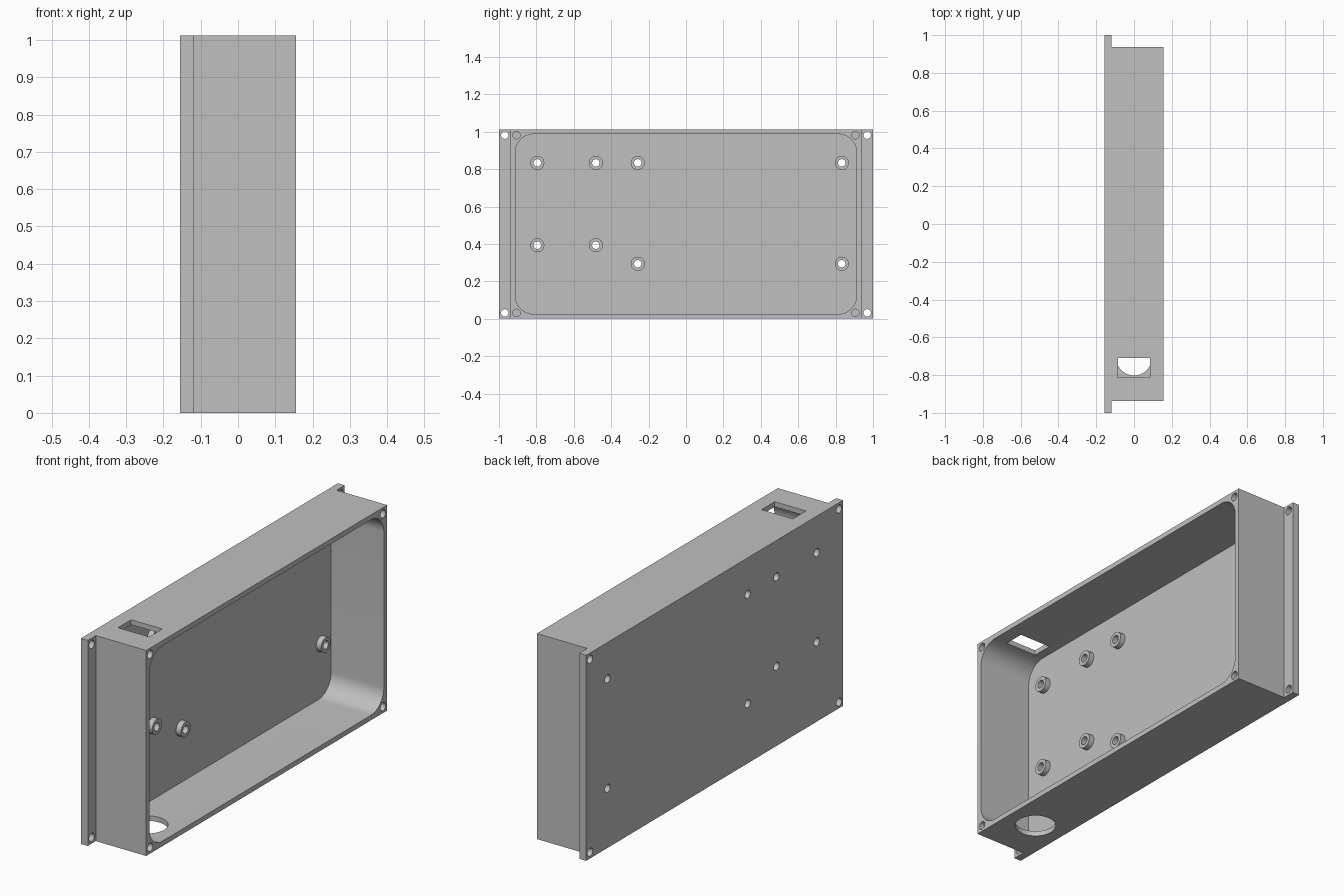
import bpy, bmesh, math
from mathutils import Matrix

if "Cube" in bpy.data.objects:
    bpy.data.objects.remove(bpy.data.objects["Cube"], do_unlink=True)

grey = bpy.data.materials.new("mid_grey")
grey.use_nodes = True
grey.diffuse_color = (0.53, 0.53, 0.53, 1)
grey.node_tree.nodes["Principled BSDF"].inputs["Base Color"].default_value = (0.53, 0.53, 0.53, 1)

# Overall sizes
HX, HY, H = 0.156, 0.9375, 1.0125      # half depth, half body length, height
FLANGE, WALL, CORNER = 0.0375, 0.025, 0.1
FLOOR = -HX + WALL


def finish(name, bm):
    bmesh.ops.recalc_face_normals(bm, faces=bm.faces)
    mesh = bpy.data.meshes.new(name)
    bm.to_mesh(mesh)
    bm.free()
    mesh.materials.append(grey)
    ob = bpy.data.objects.new(name, mesh)
    bpy.context.collection.objects.link(ob)
    return ob


def extrude(name, points, vector):
    """Closed outline pushed along a vector."""
    bm = bmesh.new()
    face = bm.faces.new([bm.verts.new(p) for p in points])
    geom = bmesh.ops.extrude_face_region(bm, geom=[face])["geom"]
    bmesh.ops.translate(bm, vec=vector, verts=[v for v in geom if isinstance(v, bmesh.types.BMVert)])
    return finish(name, bm)


def cylinder_x(name, y, z, r, x0, x1):
    ring = [(x0, y + r * math.cos(a), z + r * math.sin(a))
            for a in (math.tau * i / 32 for i in range(32))]
    return extrude(name, ring, (x1 - x0, 0, 0))


def cut(ob, cutters):
    for c in cutters:
        mod = ob.modifiers.new(c.name, 'BOOLEAN')
        mod.operation, mod.solver, mod.object = 'DIFFERENCE', 'EXACT', c
    bpy.context.view_layer.update()
    mesh = bpy.data.meshes.new_from_object(ob.evaluated_get(bpy.context.evaluated_depsgraph_get()))
    ob.modifiers.clear()
    ob.data = mesh
    for c in cutters:
        bpy.data.objects.remove(c, do_unlink=True)


# Case body with mounting flanges at both ends
half = [(HX, HY), (FLANGE - HX, HY), (FLANGE - HX, 1), (-HX, 1)]
outline = half + [(x, -y) for x, y in reversed(half)]
body = extrude("case_body", [(x, y, 0) for x, y in outline], (0, 0, H))

# Rounded cavity, open towards +x
cy, cz = HY - WALL - CORNER, H / 2 - WALL - CORNER
cavity = []
for k, (sy, sz) in enumerate([(1, 1), (-1, 1), (-1, -1), (1, -1)]):
    for i in range(17):
        a = math.pi / 2 * (k + i / 16)
        cavity.append((FLOOR, sy * cy + CORNER * math.cos(a), H / 2 + sz * cz + CORNER * math.sin(a)))
cutters = [extrude("cavity_cutter", cavity, (0.5, 0, 0))]

# Flange holes and blind rim screw holes
for sy in (-1, 1):
    for z in (0.031, H - 0.031):
        cutters.append(cylinder_x("flange_hole_cutter", sy * 0.969, z, 0.02, -0.2, -0.05))
        cutters.append(cylinder_x("rim_hole_cutter", sy * 0.906, z, 0.02, 0.03, 0.2))

# Standoff holes through the back panel
standoffs = [(y, z) for y in (-0.795, -0.482) for z in (0.393, 0.833)]
standoffs += [(y, z) for y in (-0.258, 0.833) for z in (0.294, 0.833)]
for y, z in standoffs:
    cutters.append(cylinder_x("standoff_hole_cutter", y, z, 0.02, -0.2, 0))

# Rectangular port in the top, round port in the bottom
rect = [(-0.085, -0.812, 0.9), (0.085, -0.812, 0.9), (0.085, -0.71, 0.9), (-0.085, -0.71, 0.9)]
cutters.append(extrude("top_port_cutter", rect, (0, 0, 0.2)))
disc = [(0.094 * math.cos(a), -0.708 + 0.094 * math.sin(a), -0.1)
        for a in (math.tau * i / 48 for i in range(48))]
cutters.append(extrude("bottom_port_cutter", disc, (0, 0, 0.2)))
cut(body, cutters)

# Hollow standoffs on the inside of the back panel
parts = [body]
for y, z in standoffs:
    boss = cylinder_x("standoff", y, z, 0.0375, FLOOR - 0.003, FLOOR + 0.027)
    cut(boss, [cylinder_x("boss_hole_cutter", y, z, 0.02, -0.3, 0.1)])
    parts.append(boss)

# Smooth the rounded surfaces, keep edges sharp
bpy.ops.object.select_all(action='DESELECT')
for ob in parts:
    ob.select_set(True)
bpy.context.view_layer.objects.active = body
bpy.ops.object.shade_smooth_by_angle(angle=math.radians(30))
